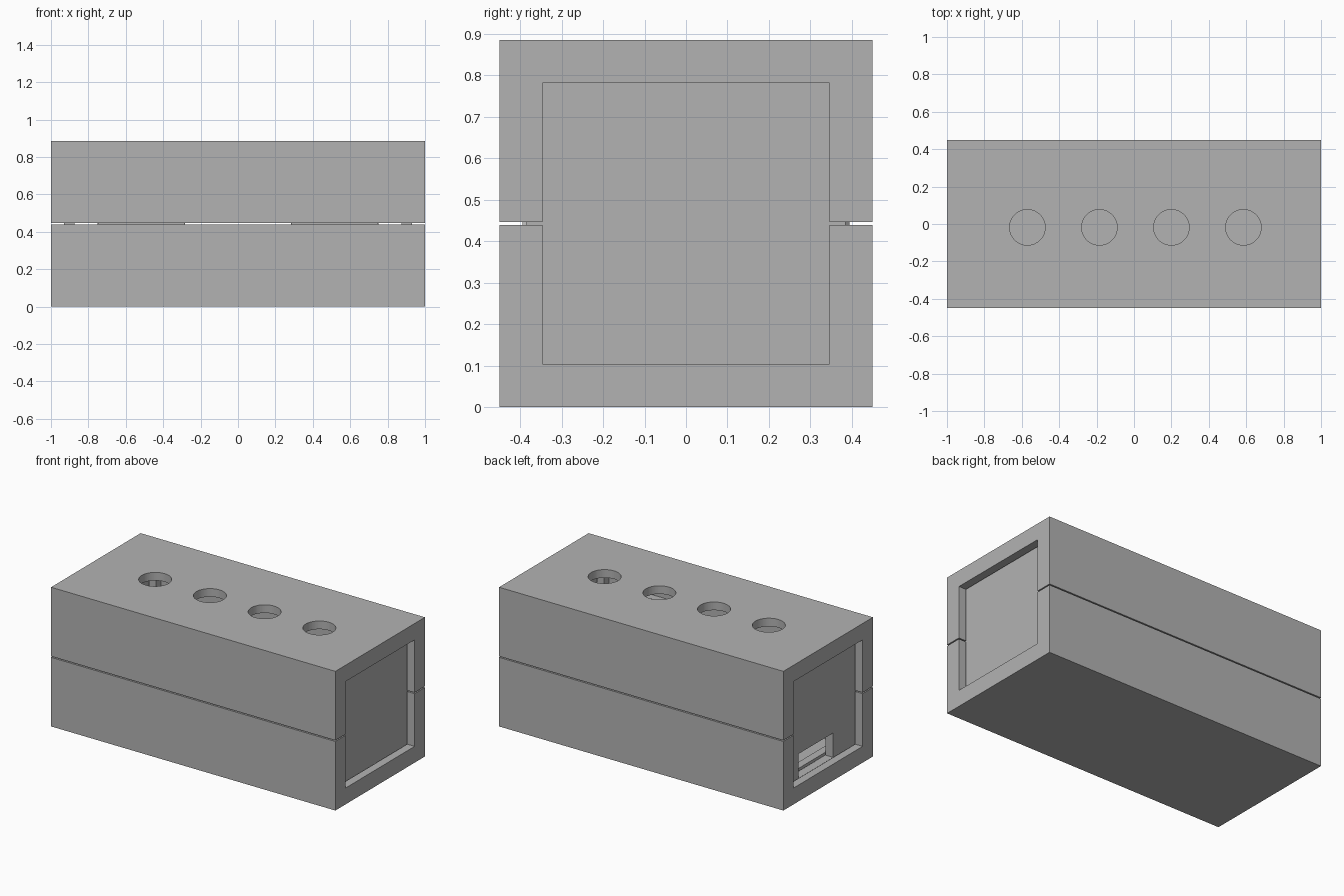
import bpy
import bmesh
from math import pi
from mathutils import Matrix, Vector

cube = bpy.data.objects.get("Cube")
if cube:
    bpy.data.objects.remove(cube, do_unlink=True)

# Single grey plastic
GREY = (0.45, 0.45, 0.45, 1.0)
plastic = bpy.data.materials.new("grey_plastic")
plastic.use_nodes = True
plastic.diffuse_color = GREY
plastic.node_tree.nodes["Principled BSDF"].inputs["Base Color"].default_value = GREY

# Main dimensions
HALF_WIDTH, HEIGHT = 0.45, 0.885
WALL, LIP = 0.052, 0.104
GAP = 0.007
MID = HEIGHT / 2
RIM = MID - GAP / 2


def finish(name, bm):
    bmesh.ops.recalc_face_normals(bm, faces=bm.faces)
    mesh = bpy.data.meshes.new(name)
    bm.to_mesh(mesh)
    bm.free()
    mesh.materials.append(plastic)
    obj = bpy.data.objects.new(name, mesh)
    bpy.context.collection.objects.link(obj)
    return obj


def box(name, x0, x1, y0, y1, z0, z1):
    low, high = Vector((x0, y0, z0)), Vector((x1, y1, z1))
    bm = bmesh.new()
    place = Matrix.Translation((low + high) / 2) @ Matrix.Diagonal((*(high - low), 1))
    bmesh.ops.create_cube(bm, size=1, matrix=place)
    return finish(name, bm)


def cylinder(name, x, y, z, radius, depth):
    bm = bmesh.new()
    bmesh.ops.create_cone(bm, cap_ends=True, segments=64, radius1=radius,
                          radius2=radius, depth=depth,
                          matrix=Matrix.Translation((x, y, z)))
    return finish(name, bm)


def cut(obj, cutters):
    """Subtract each cutter in turn, then discard the cutters."""
    for cutter in cutters:
        cutter.hide_render = True
        mod = obj.modifiers.new("cut", 'BOOLEAN')
        mod.operation, mod.solver, mod.object = 'DIFFERENCE', 'EXACT', cutter
    graph = bpy.context.evaluated_depsgraph_get()
    graph.update()
    result = bpy.data.meshes.new_from_object(obj.evaluated_get(graph))
    obj.modifiers.clear()
    obj.data = result
    for cutter in cutters:
        bpy.data.objects.remove(cutter, do_unlink=True)


def flip(obj):
    """Turn a part over about the long axis through the middle of the case."""
    centre = Matrix.Translation((0, 0, MID))
    obj.data.transform(centre @ Matrix.Rotation(pi, 4, 'X') @ centre.inverted())


def half_shell(name):
    """Open tray with lipped ends and ribs that form panel slots."""
    shell = box(name, -1, 1, -HALF_WIDTH, HALF_WIDTH, 0, RIM)
    inner, mouth = HALF_WIDTH - WALL, HALF_WIDTH - LIP
    cutters = [box("cavity", -0.82, 0.82, -inner, inner, WALL, 1),
               box("slot", -0.948, -0.87, -inner, inner, WALL, 1),
               box("slot", 0.87, 0.948, -inner, inner, WALL, 1),
               box("mouth", -1.1, 1.1, -mouth, mouth, LIP, 1)]
    cut(shell, cutters)
    return shell


def clip_tab(name, x):
    """Half-hexagon tab rising past the rim, with a sloped foot on the wall."""
    levels = [(0.375, 0.2, 0.4, 0.399), (0.43, 0.235, 0.4, 0.346),
              (RIM, 0.235, 0.4, 0.346), (RIM, 0.235, 0.394, 0.346),
              (0.645, 0.118, 0.394, 0.346)]
    bm = bmesh.new()
    rings = [[bm.verts.new((x + sx * half, -y, z))
              for sx, y in ((-1, outer), (1, outer), (1, inner), (-1, inner))]
             for z, half, outer, inner in levels]
    for a, b in zip(rings, rings[1:]):
        for i in range(4):
            j = (i + 1) % 4
            if (a[i].co - b[i].co).length + (a[j].co - b[j].co).length > 1e-5:
                bm.faces.new((a[i], a[j], b[j], b[i]))
    bm.faces.new(rings[0])
    bm.faces.new(rings[-1])
    bmesh.ops.remove_doubles(bm, verts=bm.verts, dist=1e-5)
    return finish(name, bm)


# Bottom and top halves of the case
half_shell("bottom_shell")
top_shell = half_shell("top_shell")
flip(top_shell)

# Row of round openings in the lid
cut(top_shell, [cylinder("hole", -0.57 + 0.385 * i, -0.018, HEIGHT, 0.095, 0.3)
                for i in range(4)])

# Tabs: the lower pair along the front, the upper pair along the back
for side, x in (("right", -0.517), ("left", 0.517)):
    clip_tab("bottom_tab_" + side, x)
    flip(clip_tab("top_tab_" + side, x))

# End panels held in the slots, one with a connector opening
PANEL_Y, PANEL_Z = 0.385, 0.065
box("left_panel", 0.875, 0.93, -PANEL_Y, PANEL_Y, PANEL_Z, HEIGHT - PANEL_Z)
right_panel = box("right_panel", -0.93, -0.875, -PANEL_Y, PANEL_Y,
                  PANEL_Z, HEIGHT - PANEL_Z)
cut(right_panel, [box("port", -1, -0.8, -0.15, 0.2, 0.09, 0.245)])
